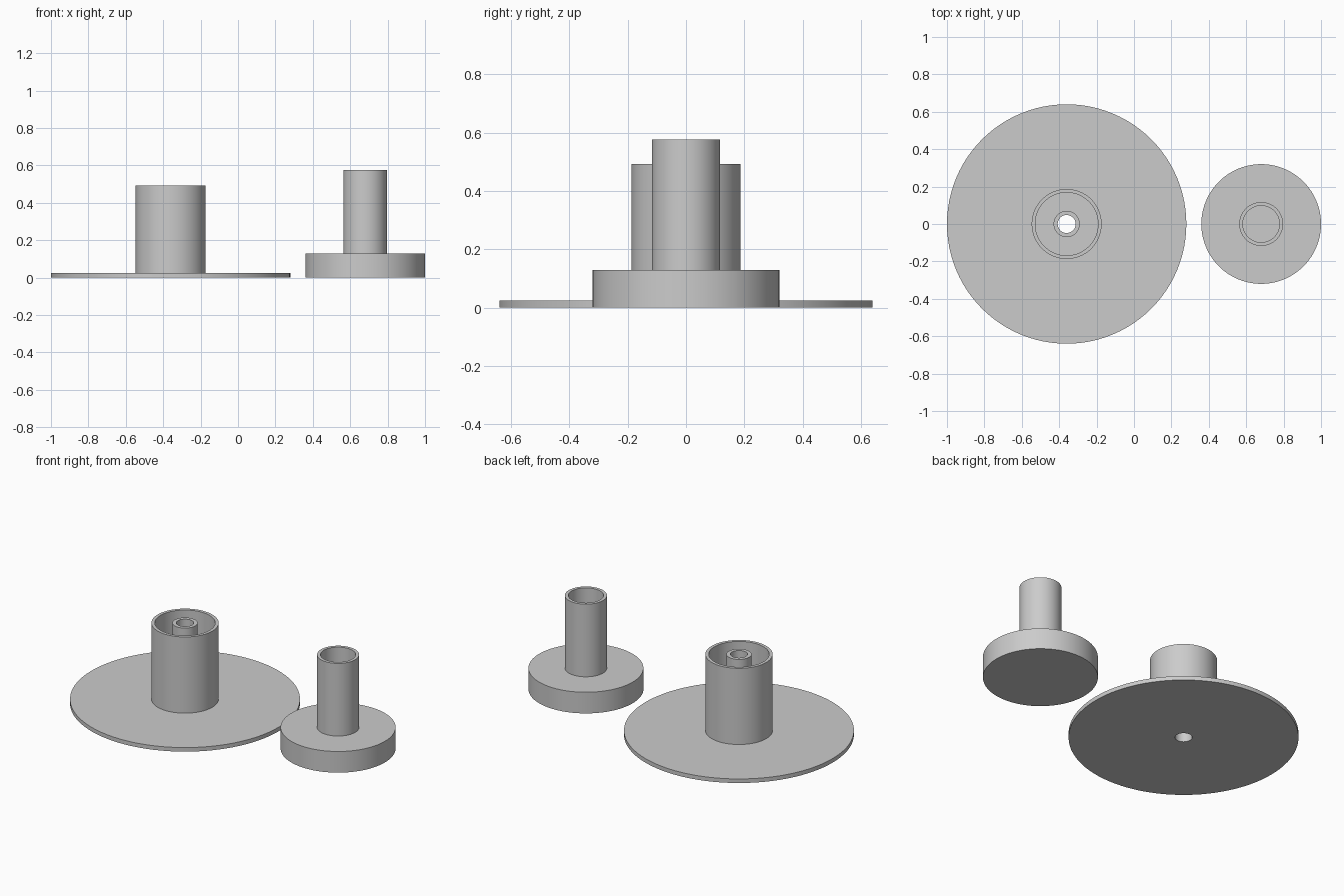
import bpy
import bmesh
import math

SEGMENTS = 96

cube = bpy.data.objects.get("Cube")
if cube:
    bpy.data.objects.remove(cube, do_unlink=True)

# Single plain grey
grey = bpy.data.materials.new("plain grey")
grey.use_nodes = True
colour = (0.6, 0.6, 0.6, 1.0)
grey.diffuse_color = colour
grey.node_tree.nodes["Principled BSDF"].inputs["Base Color"].default_value = colour


def lathe(name, x, profile, closed=False):
    """Revolve an (r, z) profile about the vertical axis at x."""
    bm = bmesh.new()
    verts = [bm.verts.new((r, 0, z)) for r, z in profile]
    edges = [bm.edges.new(pair) for pair in zip(verts, verts[1:])]
    if closed:
        edges.append(bm.edges.new((verts[-1], verts[0])))
    bmesh.ops.spin(bm, geom=verts + edges, cent=(0, 0, 0), axis=(0, 0, 1),
                   angle=math.tau, steps=SEGMENTS, use_merge=False)
    bmesh.ops.remove_doubles(bm, verts=bm.verts[:], dist=0.0001)
    bmesh.ops.recalc_face_normals(bm, faces=bm.faces[:])
    mesh = bpy.data.meshes.new(name)
    bm.to_mesh(mesh)
    bm.free()
    mesh.materials.append(grey)
    obj = bpy.data.objects.new(name, mesh)
    bpy.context.collection.objects.link(obj)
    obj.location.x = x
    bpy.ops.object.select_all(action='DESELECT')
    obj.select_set(True)
    bpy.context.view_layer.objects.active = obj
    bpy.ops.object.shade_smooth_by_angle(angle=math.radians(30))
    return obj


# Wide thin flange with an outer sleeve and a bored inner tube
top, plate = 0.493, 0.025
lathe("flanged_sleeve", -0.36, [
    (0.048, 0), (0.64, 0), (0.64, plate), (0.187, plate), (0.187, top),
    (0.168, top), (0.168, plate), (0.07, plate), (0.07, top), (0.048, top),
], closed=True)

# Thick round base with a hollow stem
top, base = 0.576, 0.13
lathe("stemmed_base", 0.68, [
    (0, 0), (0.32, 0), (0.32, base), (0.117, base), (0.117, top),
    (0.098, top), (0.098, base), (0, base),
])
